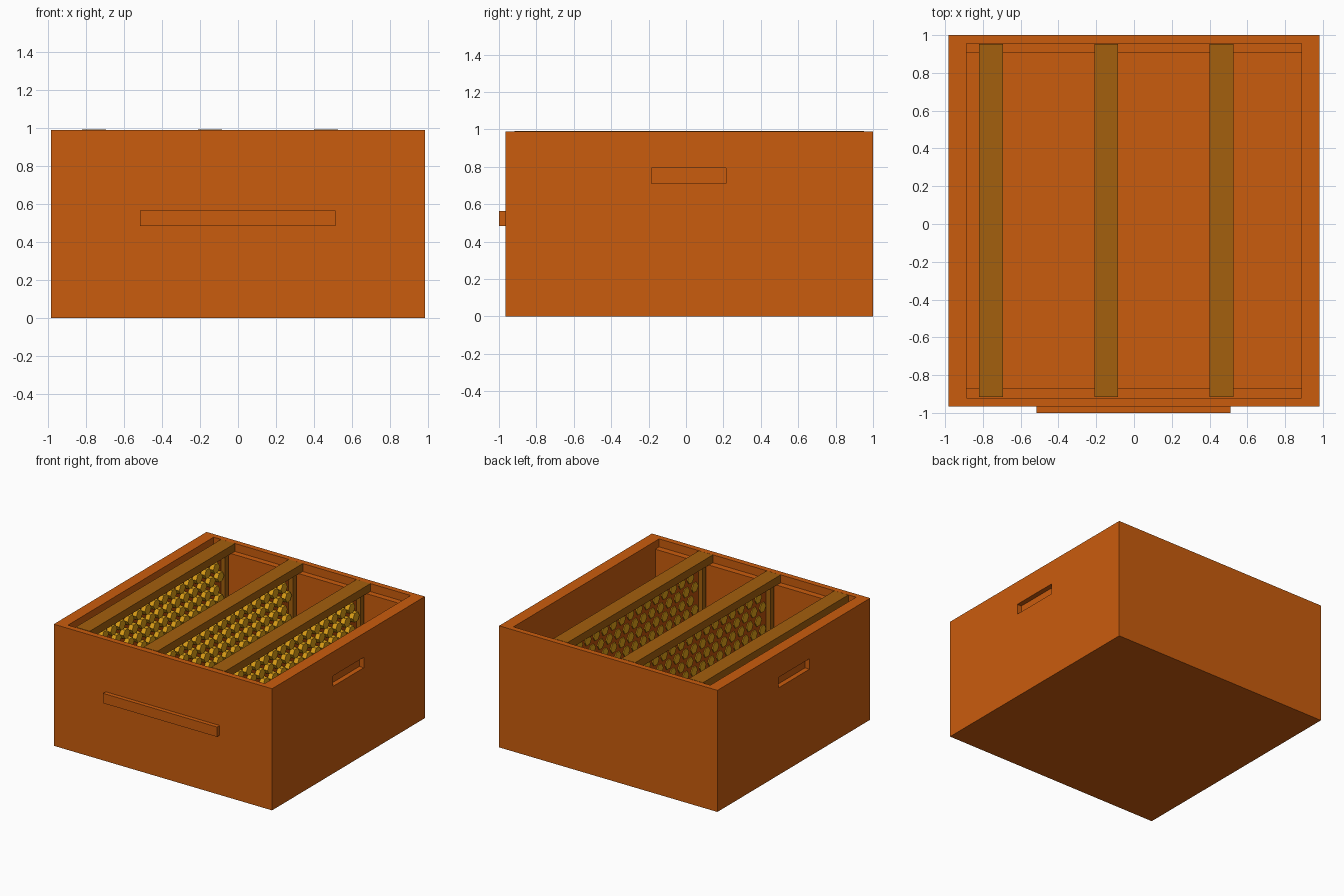
import bpy, bmesh
from math import radians
from mathutils import Matrix, Vector

if "Cube" in bpy.data.objects:
    bpy.data.objects.remove(bpy.data.objects["Cube"])


def material(name, rgb):
    m = bpy.data.materials.new(name)
    m.diffuse_color = (*rgb, 1)
    m.use_nodes = True
    m.node_tree.nodes["Principled BSDF"].inputs["Base Color"].default_value = m.diffuse_color
    return m


ORANGE = material("painted_wood", (0.59, 0.107, 0.004))
BROWN = material("frame_wood", (0.37, 0.115, 0.004))
YELLOW = material("wax", (0.75, 0.36, 0.008))
RED = material("foundation_wax", (0.5, 0.08, 0.003))


def add_box(bm, x0, x1, y0, y1, z0, z1):
    size = Vector((x1 - x0, y1 - y0, z1 - z0, 1))
    mid = Vector((x0 + x1, y0 + y1, z0 + z1)) / 2
    bmesh.ops.create_cube(bm, size=1, matrix=Matrix.Translation(mid) @ Matrix.Diagonal(size))


def finish(bm, name, mat):
    me = bpy.data.meshes.new(name)
    bm.to_mesh(me)
    bm.free()
    me.materials.append(mat)
    ob = bpy.data.objects.new(name, me)
    bpy.context.collection.objects.link(ob)
    return ob


def boxes(name, mat, *dims):
    bm = bmesh.new()
    for d in dims:
        add_box(bm, *d)
    return finish(bm, name, mat)


def cut(target, *dims):
    cutter = boxes("cutter", ORANGE, dims)
    mod = target.modifiers.new("cut", 'BOOLEAN')
    mod.operation, mod.solver, mod.object = 'DIFFERENCE', 'EXACT', cutter
    bpy.context.view_layer.objects.active = target
    bpy.ops.object.modifier_apply(modifier=mod.name)
    bpy.data.objects.remove(cutter)


# Hive box: hollow, with frame rests at both ends and hand grips in the sides
hive = boxes("hive_box", ORANGE, (-0.983, 0.983, -0.966, 1.0, 0, 0.99))
cut(hive, -0.888, 0.886, -0.87, 0.908, 0.08, 1.1)
cut(hive, -0.888, 0.886, -0.92, 0.955, 0.925, 1.1)
for x in (-0.983, 0.983):
    cut(hive, x - 0.04, x + 0.04, -0.185, 0.215, 0.71, 0.795)

# Front cleat
boxes("front_cleat", ORANGE, (-0.515, 0.512, -1.0, -0.966, 0.485, 0.565))

# Hanging frames with wax sheets and six-sided cells
Y0, Y1, ZB = -0.85, 0.888, 0.12
for i, x in enumerate((-0.757, -0.147, 0.463), 1):
    a, b = x - 0.05, x + 0.05
    boxes(f"frame_{i}", BROWN,
          (x - 0.063, x + 0.063, -0.917, 0.953, 0.927, 0.991),
          (a, b, Y0, Y0 + 0.045, ZB, 0.93),
          (a, b, Y1 - 0.045, Y1, ZB, 0.93),
          (a, b, Y0 + 0.045, Y1 - 0.045, ZB, ZB + 0.05))
    boxes(f"foundation_sheet_{i}", RED,
          (x - 0.012, x + 0.012, Y0 + 0.04, Y1 - 0.04, ZB + 0.04, 0.93))

    bm = bmesh.new()
    for row in range(8):
        for col in range(15 - row % 2):
            y = Y0 + 0.099 + 0.11 * (col + 0.5 * (row % 2))
            z = 0.225 + 0.092 * row
            bmesh.ops.create_cone(
                bm, cap_ends=True, segments=6, radius1=0.042, radius2=0.042, depth=0.07,
                matrix=Matrix.Translation((x + 0.015, y, z)) @ Matrix.Rotation(radians(90), 4, 'Y'))
    finish(bm, f"comb_cells_{i}", YELLOW)
